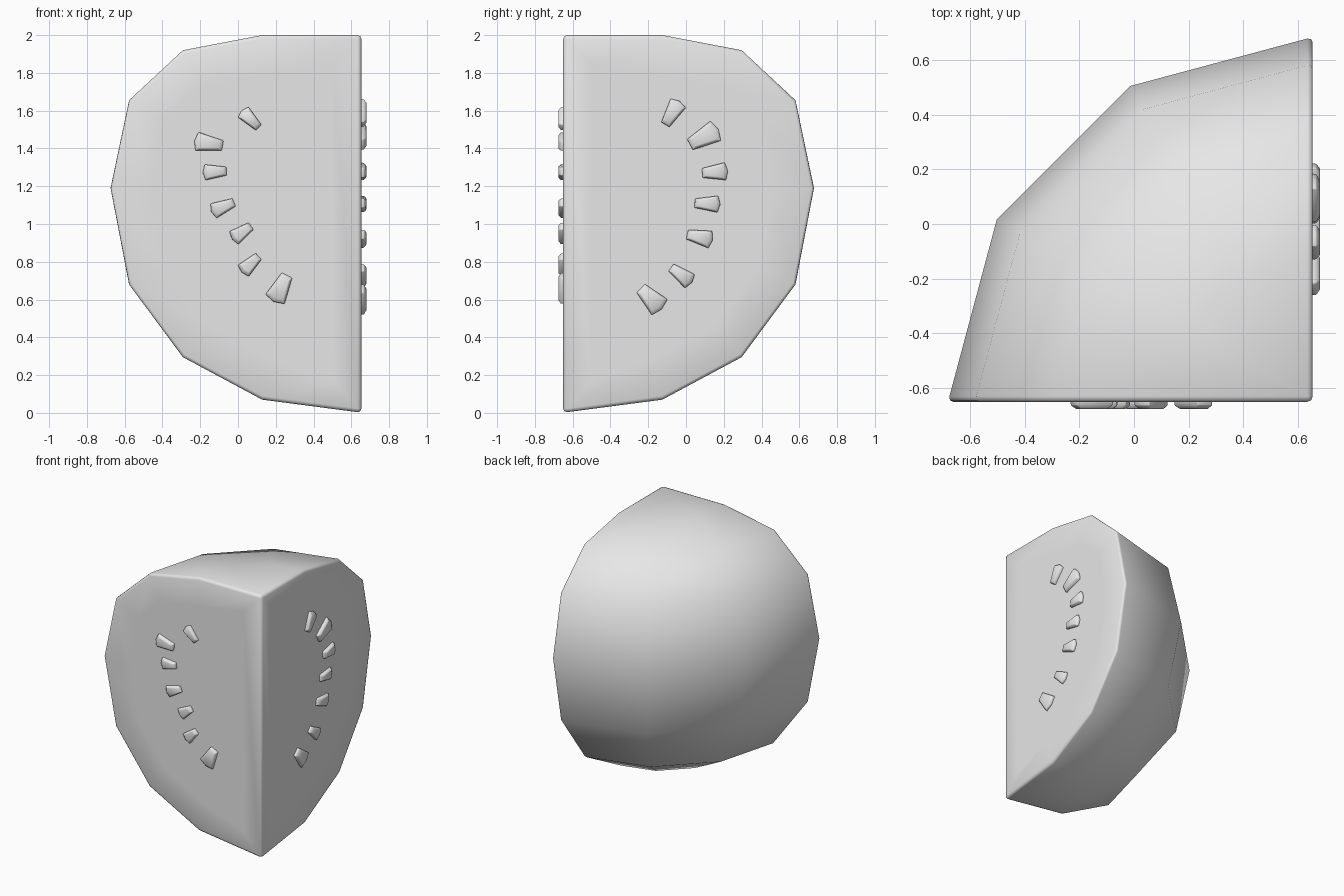
import bpy, bmesh, math
from mathutils import Vector, Matrix

cube = bpy.data.objects.get("Cube")
if cube:
    bpy.data.objects.remove(cube, do_unlink=True)

grey = bpy.data.materials.new("plain_grey")
grey.use_nodes = True
grey.diffuse_color = (0.8, 0.8, 0.8, 1)
grey.node_tree.nodes["Principled BSDF"].inputs["Base Color"].default_value = grey.diffuse_color

CORE = Vector((0.653, -0.65, 0))


def make_object(name, bm, bevel, limit):
    bmesh.ops.recalc_face_normals(bm, faces=bm.faces)
    for face in bm.faces:
        face.smooth = True
    mesh = bpy.data.meshes.new(name)
    bm.to_mesh(mesh)
    bm.free()
    mesh.materials.append(grey)
    obj = bpy.data.objects.new(name, mesh)
    bpy.context.collection.objects.link(obj)
    mod = obj.modifiers.new("soft_edges", 'BEVEL')
    mod.width = bevel
    mod.segments = 2
    mod.limit_method = 'ANGLE'
    mod.angle_limit = math.radians(limit)
    return obj


# Quarter wedge: a (radius, height) profile swept a quarter turn in three steps
profile = [(0.53, 2.0), (0.95, 1.92), (1.235, 1.655), (1.333, 1.19),
           (1.235, 0.68), (0.95, 0.295), (0.53, 0.07)]
bm = bmesh.new()
top = bm.verts.new(CORE + Vector((0, 0, 2.0)))
bottom = bm.verts.new(CORE)
arcs = []
for step in range(4):
    a = math.radians(30 * step)
    arcs.append([top] + [bm.verts.new(CORE + Vector((-r * math.cos(a), r * math.sin(a), z)))
                         for r, z in profile] + [bottom])
for near, far in zip(arcs, arcs[1:]):
    for i in range(len(near) - 1):
        ring = [near[i], near[i + 1], far[i + 1], far[i]]
        bm.faces.new(list(dict.fromkeys(ring)))
# The two cut faces, each with a flat inner area
cuts = [bm.faces.new(arcs[0]), bm.faces.new(arcs[-1])]
bmesh.ops.recalc_face_normals(bm, faces=bm.faces)
bmesh.ops.inset_individual(bm, faces=cuts, thickness=0.22)
make_object("fruit_wedge", bm, 0.02, 55)


# Seeds: tapered pips, from the wide end to the narrow end, with the wide width
def add_seed(name, start, end, width, normal):
    along = end - start
    across = normal.cross(along).normalized()
    bm = bmesh.new()
    layers = []
    for lift, shrink in ((-0.015, 1.0), (0.013, 0.97), (0.026, 0.72)):
        mid = (start + end) / 2 + normal * lift
        points = []
        for t, w in ((-0.42, -0.5), (-0.52, 0), (-0.42, 0.5), (0.5, 0.27), (0.5, -0.27)):
            points.append(bm.verts.new(mid + (along * t + across * width * w) * shrink))
        layers.append(points)
    for low, high in zip(layers, layers[1:]):
        for i in range(5):
            j = (i + 1) % 5
            bm.faces.new((low[i], low[j], high[j], high[i]))
    bm.faces.new(layers[0])
    bm.faces.new(layers[-1])
    make_object(name, bm, 0.004, 40)


front_seeds = [(0.02, 1.6, 0.11, 1.51, 0.08), (-0.23, 1.44, -0.08, 1.415, 0.1),
               (-0.185, 1.273, -0.06, 1.28, 0.085), (-0.14, 1.065, -0.02, 1.115, 0.085),
               (-0.03, 0.92, 0.07, 0.99, 0.085), (0.02, 0.745, 0.11, 0.83, 0.085),
               (0.19, 0.59, 0.26, 0.73, 0.115)]
side_seeds = [(-0.035, 1.65, -0.11, 1.525, 0.095), (0.17, 1.5, 0.02, 1.42, 0.12),
              (0.22, 1.28, 0.085, 1.27, 0.095), (0.18, 1.105, 0.045, 1.11, 0.09),
              (0.14, 0.915, 0.005, 0.945, 0.095), (0.03, 0.69, -0.08, 0.77, 0.09),
              (-0.13, 0.55, -0.24, 0.66, 0.12)]
for n, (x1, z1, x2, z2, w) in enumerate(front_seeds, 1):
    add_seed(f"front_seed_{n}", Vector((x1, CORE.y, z1)), Vector((x2, CORE.y, z2)),
             w, Vector((0, -1, 0)))
for n, (y1, z1, y2, z2, w) in enumerate(side_seeds, 1):
    add_seed(f"side_seed_{n}", Vector((CORE.x, y1, z1)), Vector((CORE.x, y2, z2)),
             w, Vector((1, 0, 0)))
